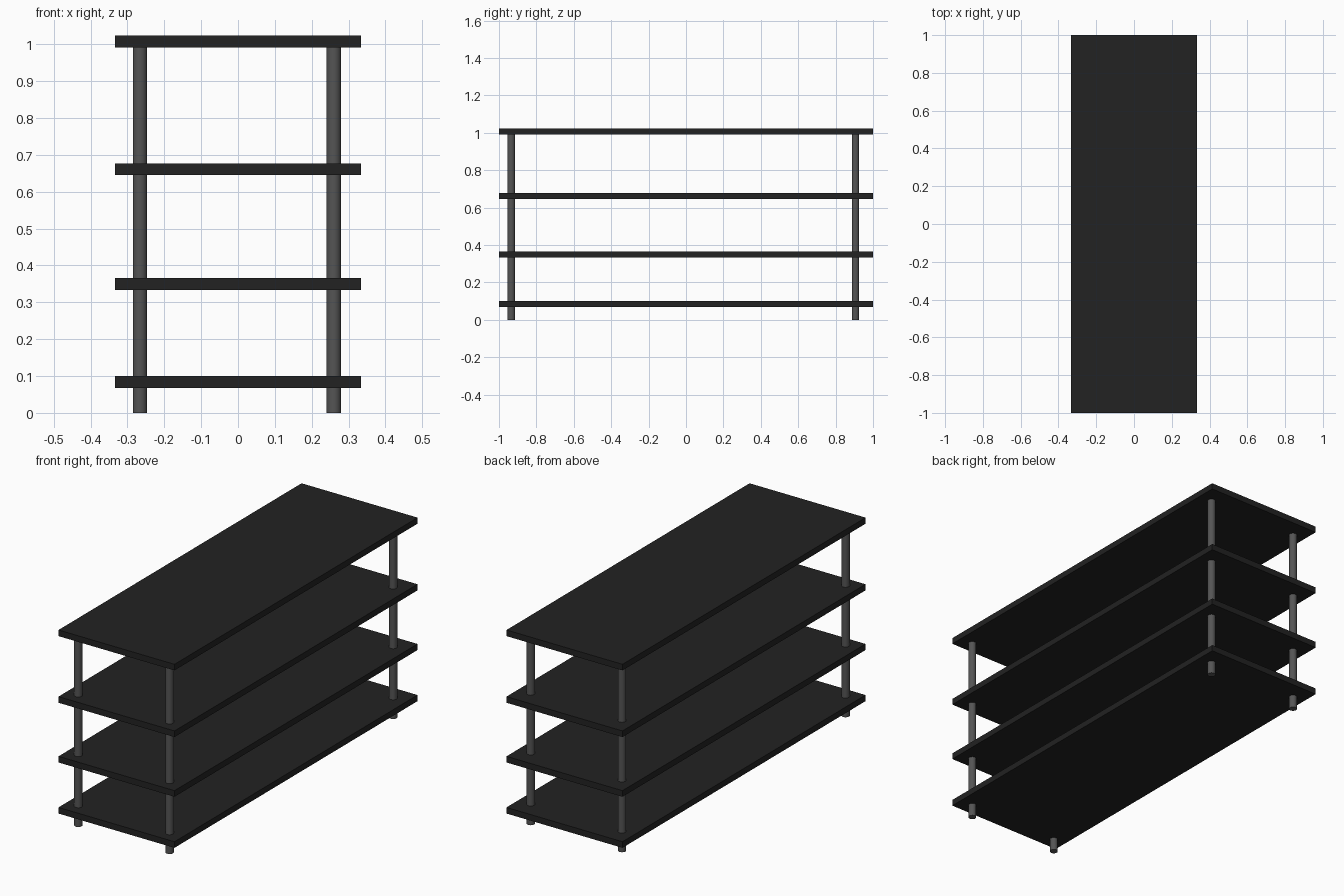
import bpy

if "Cube" in bpy.data.objects:
    bpy.data.objects.remove(bpy.data.objects["Cube"])

def material(name, v):
    m = bpy.data.materials.new(name)
    m.diffuse_color = (v, v, v, 1)
    m.use_nodes = True
    m.node_tree.nodes["Principled BSDF"].inputs["Base Color"].default_value = m.diffuse_color
    return m

shelf_mat = material("black_board", 0.016)
post_mat = material("dark_metal", 0.09)

# Four flat shelves, bottom to top
for name, z in (("bottom_shelf", 0.084), ("lower_shelf", 0.35),
                ("upper_shelf", 0.661), ("top_shelf", 1.008)):
    bpy.ops.mesh.primitive_cube_add(size=1, location=(0, 0, z))
    shelf = bpy.context.object
    shelf.name = name
    shelf.scale = (0.668, 2.0, 0.032)
    bpy.ops.object.transform_apply(location=False, rotation=False, scale=True)
    shelf.data.materials.append(shelf_mat)

# Four round posts running through the shelves up to the top board
POST_HEIGHT = 1.0
for side, x in (("left", -0.266), ("right", 0.26)):
    for end, y in (("front", -0.934), ("back", 0.906)):
        bpy.ops.mesh.primitive_cylinder_add(vertices=32, radius=0.0195, depth=POST_HEIGHT,
                                            location=(x, y, POST_HEIGHT / 2))
        post = bpy.context.object
        post.name = f"{end}_{side}_post"
        post.data.materials.append(post_mat)
        bpy.ops.object.shade_smooth_by_angle()
